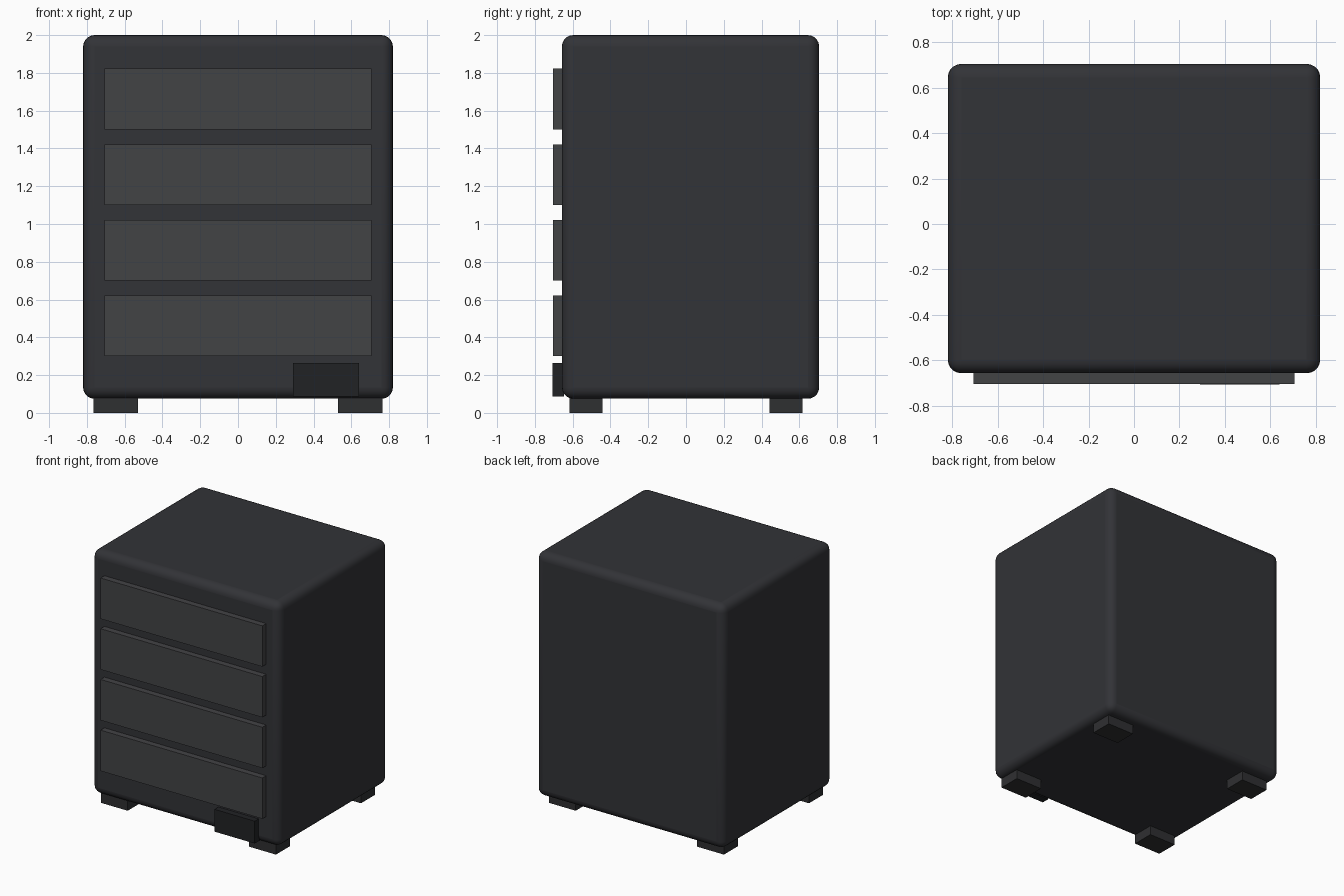
import bpy

if "Cube" in bpy.data.objects:
    bpy.data.objects.remove(bpy.data.objects["Cube"])


def material(name, rgb):
    m = bpy.data.materials.new(name)
    m.diffuse_color = (*rgb, 1)
    m.use_nodes = True
    m.node_tree.nodes["Principled BSDF"].inputs["Base Color"].default_value = m.diffuse_color
    return m


shell_mat = material("dark_shell", (0.032, 0.033, 0.038))
front_mat = material("drawer_grey", (0.055, 0.056, 0.06))
black_mat = material("black", (0.015, 0.016, 0.018))
foot_mat = material("foot_rubber", (0.028, 0.029, 0.031))


def box(name, lo, hi, mat, bevel=0, segments=1):
    """Box between two corners, optionally with rounded edges."""
    bpy.ops.mesh.primitive_cube_add(size=1, location=[(a + b) / 2 for a, b in zip(lo, hi)])
    ob = bpy.context.object
    ob.name = name
    ob.scale = [b - a for a, b in zip(lo, hi)]
    bpy.ops.object.transform_apply(location=False, rotation=False, scale=True)
    ob.data.materials.append(mat)
    if bevel:
        mod = ob.modifiers.new("rounding", 'BEVEL')
        mod.width = bevel
        mod.segments = segments
        bpy.ops.object.shade_smooth_by_angle()
    return ob


# Rounded cabinet body
box("cabinet_body", (-0.82, -0.657, 0.075), (0.82, 0.705, 2.0), shell_mat, 0.06, 5)

# Four drawer fronts standing proud of the face
for i in range(4):
    z = 0.30 + 0.40 * i
    box(f"drawer_front_{i + 1}", (-0.706, -0.705, z), (0.706, -0.645, z + 0.322), front_mat)

# Small control block at the lower right
box("control_block", (0.29, -0.706, 0.088), (0.64, -0.645, 0.264), black_mat)

# Four feet
for side, sx in (("left", -1), ("right", 1)):
    for end, sy in (("front", -1), ("back", 1)):
        x, y = 0.647 * sx, 0.53 * sy
        box(f"{end}_{side}_foot", (x - 0.117, y - 0.088, 0), (x + 0.117, y + 0.088, 0.09), foot_mat)
